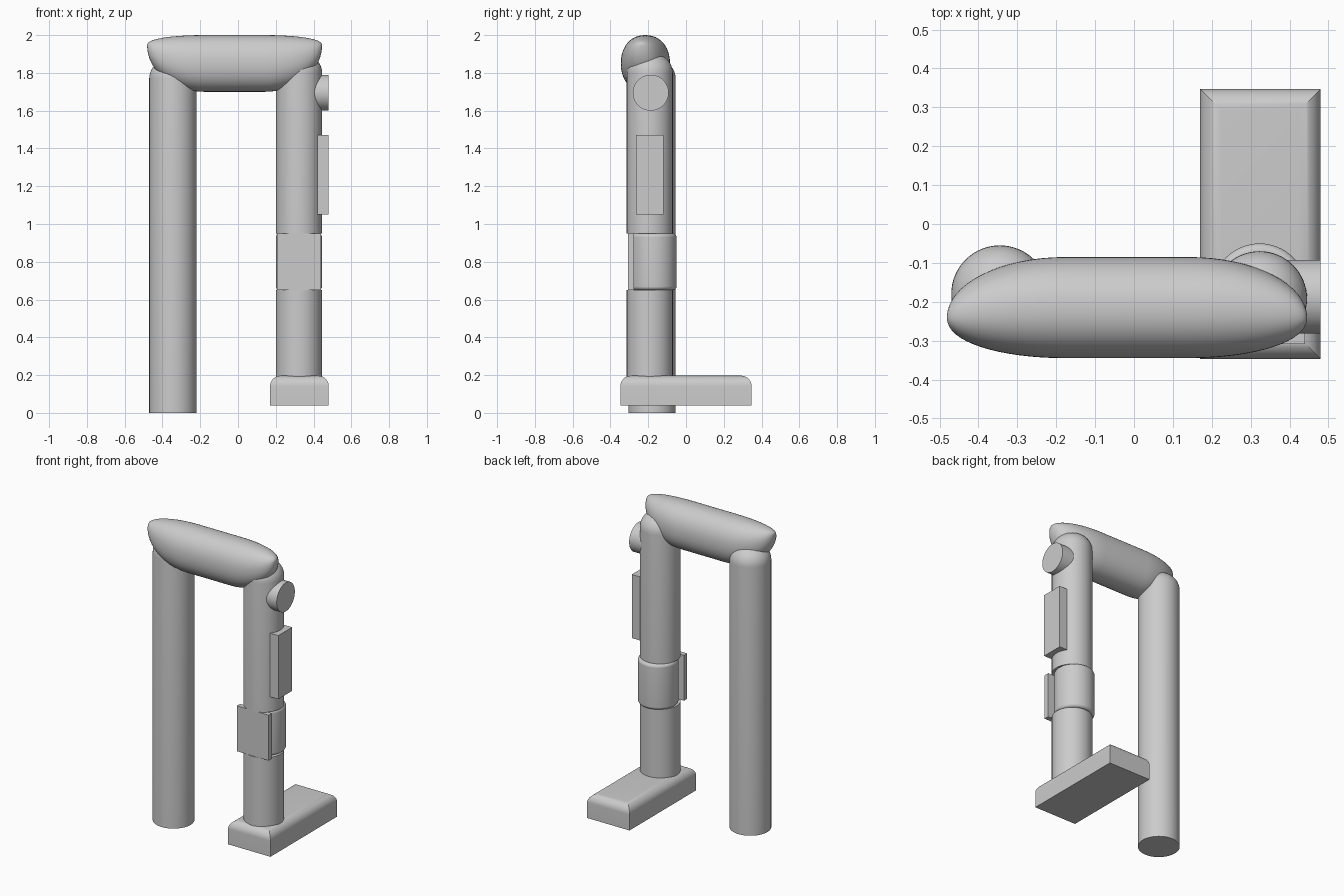
import bpy
import bmesh
from math import sin, cos, pi, radians, sqrt, copysign

if "Cube" in bpy.data.objects:
    bpy.data.objects.remove(bpy.data.objects["Cube"], do_unlink=True)

grey = bpy.data.materials.new("plain grey")
grey.use_nodes = True
COLOUR = (0.6, 0.6, 0.6, 1)
grey.diffuse_color = COLOUR
grey.node_tree.nodes["Principled BSDF"].inputs["Base Color"].default_value = COLOUR


def loft(name, rings):
    """Skin a stack of equal rings and cap both ends."""
    bm = bmesh.new()
    loops = [[bm.verts.new(p) for p in ring] for ring in rings]
    n = len(loops[0])
    for a, b in zip(loops, loops[1:]):
        for i in range(n):
            j = (i + 1) % n
            bm.faces.new((a[i], a[j], b[j], b[i]))
    bm.faces.new(loops[0])
    bm.faces.new(loops[-1])
    bmesh.ops.recalc_face_normals(bm, faces=bm.faces)
    mesh = bpy.data.meshes.new(name)
    bm.to_mesh(mesh)
    bm.free()
    obj = bpy.data.objects.new(name, mesh)
    bpy.context.collection.objects.link(obj)
    mesh.materials.append(grey)
    bpy.ops.object.select_all(action='DESELECT')
    obj.select_set(True)
    bpy.context.view_layer.objects.active = obj
    bpy.ops.object.shade_smooth_by_angle(angle=radians(30))
    return obj


def post(name, x, y, r, z0, z1, top=0.0, bottom=0.0, sides=64):
    """Upright cylinder with optional rounded rims."""
    profile = [(r, z0)] if not bottom else []
    steps = [pi / 2 * i / 10 for i in range(11)]
    if bottom:
        profile += [(r - bottom + bottom * sin(t), z0 + bottom - bottom * cos(t)) for t in steps]
    if top:
        profile += [(r - top + top * cos(t), z1 - top + top * sin(t)) for t in steps]
    else:
        profile.append((r, z1))
    angles = [2 * pi * i / sides for i in range(sides)]
    return loft(name, [[(x + q * cos(a), y + q * sin(a), z) for a in angles]
                       for q, z in profile])


def block(name, x0, x1, y0, y1, z0, z1, fillet=0.0):
    """Box whose upper edges can be rounded with mitred corners."""
    levels = [(0, z0)]
    if fillet:
        for i in range(11):
            t = pi / 2 * i / 10
            levels.append((fillet * (1 - cos(t)), z1 - fillet + fillet * sin(t)))
    else:
        levels.append((0, z1))
    return loft(name, [[(x0 + d, y0 + d, z), (x1 - d, y0 + d, z),
                        (x1 - d, y1 - d, z), (x0 + d, y1 - d, z)] for d, z in levels])


# Plain leg
post("right_leg", -0.345, -0.18, 0.125, 0, 1.87, top=0.1)

# Fitted leg, in two lengths with a cuff between them
LX, LY, LR = 0.323, -0.192, 0.122
post("left_leg_lower", LX, LY, LR, 0.1, 0.65)
post("left_leg_upper", LX, LY, LR, 0.95, 1.9, top=0.1)
post("cuff", LX, -0.172, LR, 0.65, 0.95, top=0.02, bottom=0.02)
block("cuff_front_plate", 0.207, 0.44, -0.308, -0.275, 0.65, 0.95)

# Side fittings
block("side_plate", 0.35, 0.48, -0.265, -0.12, 1.05, 1.47)
loft("side_knob", [[(x, -0.187 + 0.095 * cos(2 * pi * i / 64),
                     1.695 + 0.095 * sin(2 * pi * i / 64)) for i in range(64)]
                   for x in (0.34, 0.48)])

# Foot
block("foot", 0.17, 0.48, -0.347, 0.347, 0.04, 0.197, fillet=0.055)

# Rounded cross pad: full section in the middle, shrinking to high tips
CENTRE, HALF, STRAIGHT = -0.018, 0.463, 0.16


def power(v, e):
    return copysign(abs(v) ** e, v)


def pad_ring(x, s):
    """Rounded section at x; s runs from 1 in the middle to 0 at a tip."""
    top = 1.945 + 0.055 * s ** 0.8
    low = 1.945 - 0.245 * s
    front, back = -0.24 - 0.105 * s ** 0.9, -0.24 + 0.155 * s
    ring = []
    for i in range(48):
        a = 2 * pi * i / 48
        ring.append((x, (front + back) / 2 + (back - front) / 2 * power(cos(a), 0.92),
                     (top + low) / 2 + (top - low) / 2 * power(sin(a), 0.92)))
    return ring


ends = [pi / 2 * i / 16 for i in range(16)]
half = [(STRAIGHT + (HALF - STRAIGHT) * sin(t), cos(t)) for t in ends]
half.append((HALF, 0.02))
stations = [(-x, s) for x, s in reversed(half)] + half
loft("cross_pad", [pad_ring(CENTRE + x, s) for x, s in stations])
